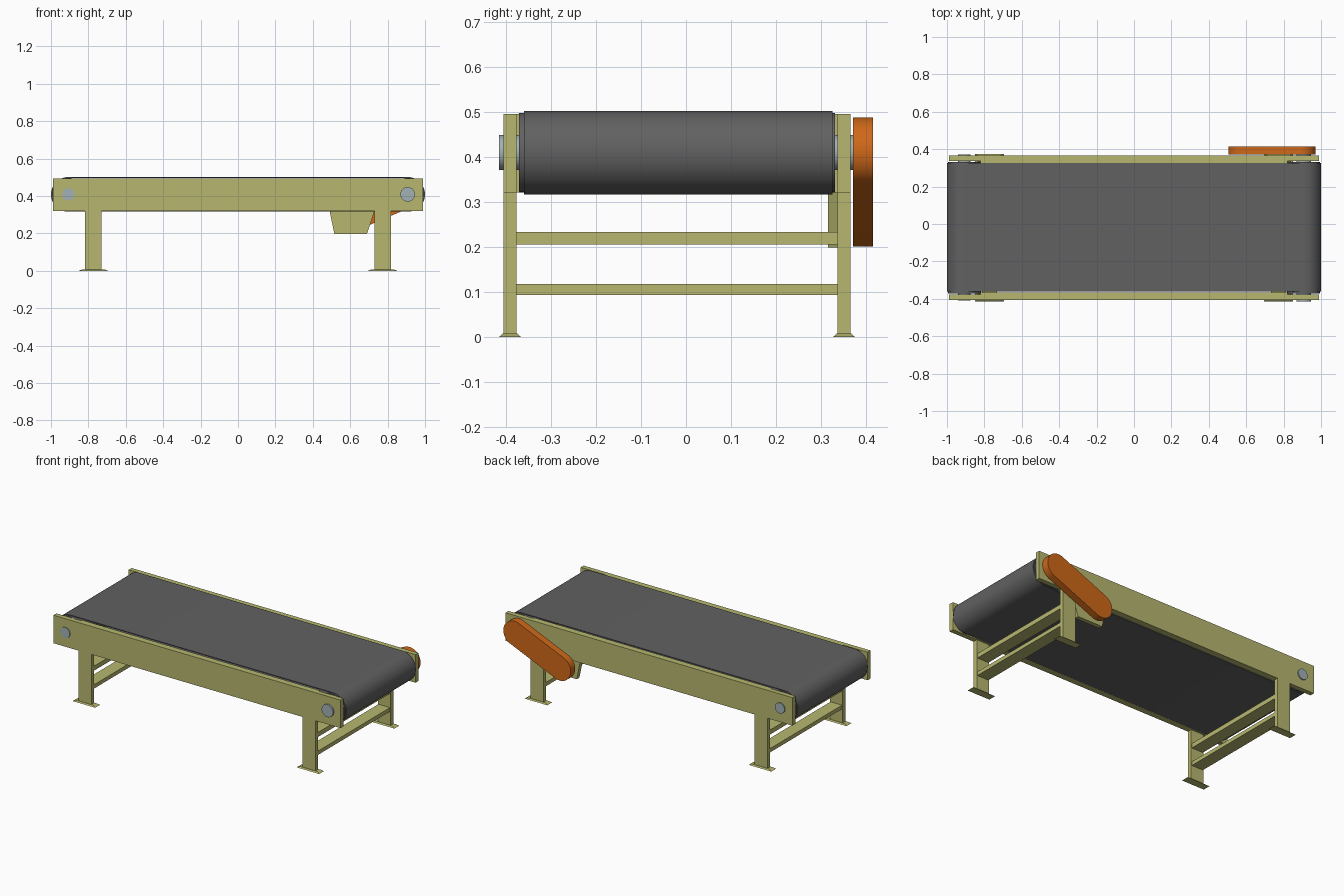
import bpy, bmesh
from math import pi, sin, cos, atan2, hypot, radians

if "Cube" in bpy.data.objects:
    bpy.data.objects.remove(bpy.data.objects["Cube"])

YC = -0.02            # middle plane of the frame
AX, AZ = 0.907, 0.409  # roller axis


def material(name, rgb):
    m = bpy.data.materials.new(name)
    m.diffuse_color = (*rgb, 1)
    m.use_nodes = True
    m.node_tree.nodes["Principled BSDF"].inputs["Base Color"].default_value = m.diffuse_color
    return m


OLIVE = material("olive_paint", (0.47, 0.47, 0.16))
RUBBER = material("dark_rubber", (0.12, 0.12, 0.12))
ORANGE = material("orange_paint", (0.62, 0.14, 0.01))
STEEL = material("steel", (0.36, 0.44, 0.45))


def finish(name, bm, mat, smooth=False):
    bmesh.ops.recalc_face_normals(bm, faces=bm.faces)
    me = bpy.data.meshes.new(name)
    bm.to_mesh(me)
    bm.free()
    me.materials.append(mat)
    ob = bpy.data.objects.new(name, me)
    bpy.context.collection.objects.link(ob)
    if smooth:
        bpy.ops.object.select_all(action='DESELECT')
        ob.select_set(True)
        bpy.context.view_layer.objects.active = ob
        bpy.ops.object.shade_smooth_by_angle(angle=radians(35))
    return ob


def prism(name, pts, lo, hi, axis, mat, smooth=False):
    """Extrude a 2D outline along y (points are x,z) or z (points are x,y)."""
    bm = bmesh.new()
    place = (lambda p, t: (p[0], t, p[1])) if axis == 'y' else (lambda p, t: (p[0], p[1], t))
    face = bm.faces.new([bm.verts.new(place(p, lo)) for p in pts])
    ext = bmesh.ops.extrude_face_region(bm, geom=[face])
    move = (0, hi - lo, 0) if axis == 'y' else (0, 0, hi - lo)
    bmesh.ops.translate(bm, vec=move, verts=[v for v in ext['geom'] if isinstance(v, bmesh.types.BMVert)])
    return finish(name, bm, mat, smooth)


def box(name, x0, x1, y0, y1, z0, z1, mat):
    return prism(name, [(x0, y0), (x1, y0), (x1, y1), (x0, y1)], z0, z1, 'z', mat)


def circle(x, z, r, n=48):
    return [(x + r * cos(2 * pi * i / n), z + r * sin(2 * pi * i / n)) for i in range(n)]


def capsule(a, b, r, n=24):
    """Outline of two half circles joined by straight tangents."""
    t = atan2(b[1] - a[1], b[0] - a[0])
    out = []
    for c, start in ((b, t - pi / 2), (a, t + pi / 2)):
        out += [(c[0] + r * cos(start + pi * i / n), c[1] + r * sin(start + pi * i / n))
                for i in range(n + 1)]
    return out


# belt: a thin closed loop around both rollers
outer = capsule((-AX, AZ), (AX, AZ), 0.093)
inner = capsule((-AX, AZ), (AX, AZ), 0.0882)
bm = bmesh.new()
rings = [[bm.verts.new((x, y, z)) for x, z in loop]
         for loop, y in ((outer, -0.36), (outer, 0.325), (inner, 0.325), (inner, -0.36))]
n = len(outer)
for k in range(4):
    a, b = rings[k], rings[(k + 1) % 4]
    for i in range(n):
        j = (i + 1) % n
        bm.faces.new((a[i], a[j], b[j], b[i]))
finish("belt", bm, RUBBER, True)

# rollers and their shafts
for label, s, r, y0 in (("idle", -1, 0.033, -0.41), ("drive", 1, 0.039, -0.415)):
    prism(label + "_roller", circle(s * AX, AZ, 0.088), -0.371, 0.331, 'y', RUBBER, True)
    prism(label + "_shaft", circle(s * AX, AZ, r), y0, 0.372, 'y', STEEL, True)

# frame: two mirrored sides
for label, s in (("front", -1), ("back", 1)):
    def y(d):
        return YC + s * d
    # side rail, thicker between the rollers
    rail = [(-0.99, y(0.385)), (0.99, y(0.385)), (0.99, y(0.356)), (0.82, y(0.356)),
            (0.82, y(0.346)), (-0.82, y(0.346)), (-0.82, y(0.356)), (-0.99, y(0.356))]
    prism(label + "_side_rail", rail, 0.32, 0.495, 'z', OLIVE)
    for end, cx in (("left", -0.773), ("right", 0.773)):
        box(f"{label}_{end}_leg", cx - 0.044, cx + 0.044, y(0.385), y(0.357), 0.005, 0.322, OLIVE)
        # foot plate with bevelled edges
        bm = bmesh.new()
        low, top = ([bm.verts.new((cx + u * hx, y(0.371 + v * hy), z))
                     for u, v in ((-1, -1), (1, -1), (1, 1), (-1, 1))]
                    for hx, hy, z in ((0.078, 0.024, 0), (0.062, 0.016, 0.007)))
        bm.faces.new(low)
        bm.faces.new(top)
        for i in range(4):
            j = (i + 1) % 4
            bm.faces.new((low[i], low[j], top[j], top[i]))
        finish(f"{label}_{end}_foot", bm, OLIVE)

# cross bars between the legs
for end, cx in (("left", -0.773), ("right", 0.773)):
    for level, z0, z1 in (("lower", 0.093, 0.117), ("upper", 0.205, 0.233)):
        box(f"{end}_{level}_cross_bar", cx - 0.04, cx + 0.04, -0.377, 0.338, z0, z1, OLIVE)

# drive bracket under the back rail, and the drive guard outside it
prism("drive_bracket", [(0.515, 0.198), (0.69, 0.198), (0.73, 0.32), (0.49, 0.32)],
      0.315, 0.341, 'y', OLIVE)
prism("drive_guard", capsule((0.582, 0.277), (0.893, 0.41), 0.077), 0.371, 0.415, 'y', ORANGE, True)
